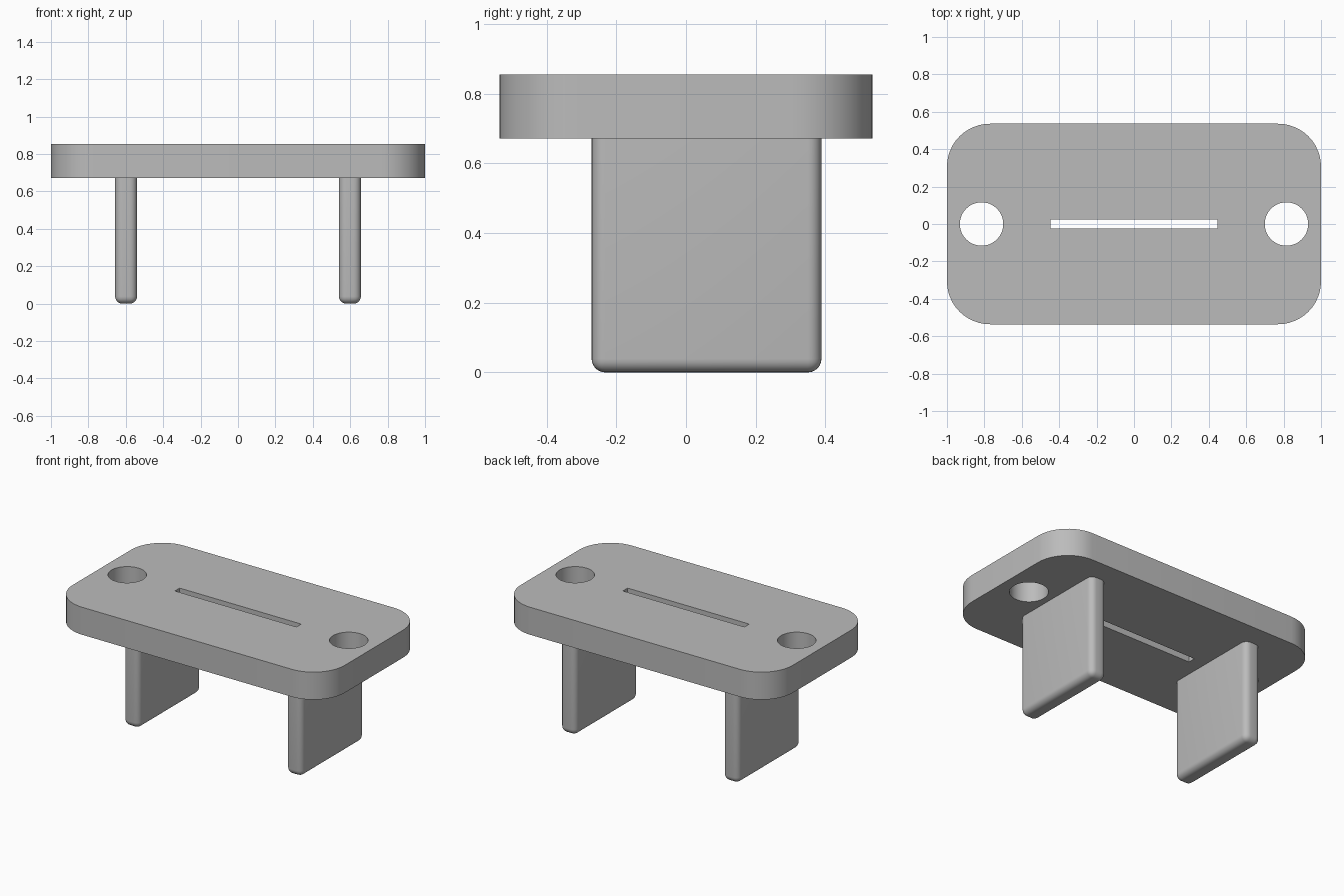
import bpy, bmesh
from math import cos, sin, pi
from mathutils import Vector

cube = bpy.data.objects.get("Cube")
if cube:
    bpy.data.objects.remove(cube, do_unlink=True)

PLATE_BOTTOM, PLATE_TOP = 0.672, 0.855

grey = bpy.data.materials.new("plain grey")
grey.use_nodes = True
colour = (0.5, 0.5, 0.5, 1)
grey.diffuse_color = colour
grey.node_tree.nodes["Principled BSDF"].inputs["Base Color"].default_value = colour


def finish(name, bm):
    bmesh.ops.recalc_face_normals(bm, faces=bm.faces)
    mesh = bpy.data.meshes.new(name)
    bm.to_mesh(mesh)
    bm.free()
    mesh.materials.append(grey)
    obj = bpy.data.objects.new(name, mesh)
    bpy.context.collection.objects.link(obj)
    bpy.ops.object.select_all(action="DESELECT")
    obj.select_set(True)
    bpy.context.view_layer.objects.active = obj
    bpy.ops.object.shade_smooth_by_angle(angle=pi / 6)
    return obj


def circle(cx, radius, count=48):
    return [(cx + radius * cos(2 * pi * i / count), radius * sin(2 * pi * i / count))
            for i in range(count)]


def rounded_rect(hx, hy, radius, steps=12):
    points = []
    for q, (sx, sy) in enumerate([(1, 1), (-1, 1), (-1, -1), (1, -1)]):
        for i in range(steps + 1):
            a = (q + i / steps) * pi / 2
            points.append((sx * (hx - radius) + radius * cos(a),
                           sy * (hy - radius) + radius * sin(a)))
    return points


# Top plate with two round holes and a central slot
slot = [(sx * 0.447, sy * 0.025) for sx, sy in [(1, 1), (-1, 1), (-1, -1), (1, -1)]]
loops = [rounded_rect(1.0, 0.536, 0.23), circle(-0.815, 0.116), circle(0.815, 0.116), slot]
bm = bmesh.new()
for loop in loops:
    verts = [bm.verts.new((x, y, PLATE_BOTTOM)) for x, y in loop]
    for a, b in zip(verts, verts[1:] + verts[:1]):
        bm.edges.new((a, b))
bmesh.ops.triangle_fill(bm, edges=bm.edges[:], use_beauty=True, normal=(0, 0, 1))
top = bmesh.ops.extrude_face_region(bm, geom=bm.faces[:], use_keep_orig=True)["geom"]
bmesh.ops.translate(bm, vec=(0, 0, PLATE_TOP - PLATE_BOTTOM),
                    verts=[g for g in top if isinstance(g, bmesh.types.BMVert)])
finish("top_plate", bm)

# Two upright legs, rounded everywhere except where they meet the plate
for side, name in ((1, "left_leg"), (-1, "right_leg")):
    low = Vector((0.54, -0.271, 0))
    high = Vector((0.657, 0.389, PLATE_BOTTOM + 0.02))
    centre = (low + high) / 2
    centre.x *= side
    bm = bmesh.new()
    bmesh.ops.create_cube(bm, size=1)
    bmesh.ops.scale(bm, vec=high - low, verts=bm.verts)
    bmesh.ops.translate(bm, vec=centre, verts=bm.verts)
    edges = [e for e in bm.edges if min(v.co.z for v in e.verts) < 0.01]
    bmesh.ops.bevel(bm, geom=edges, offset=0.039, segments=6, profile=0.5,
                    affect="EDGES", clamp_overlap=True)
    finish(name, bm)
